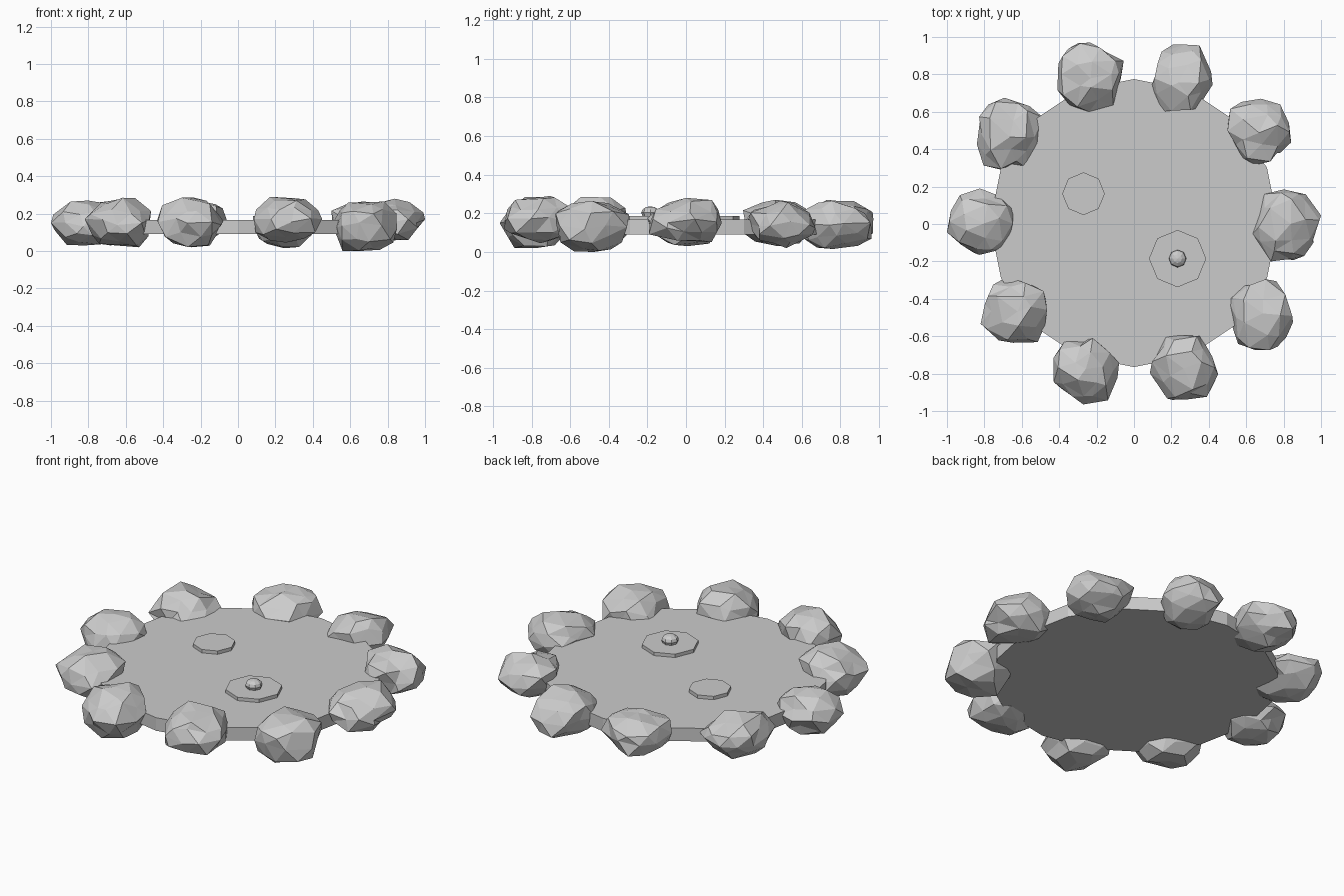
import bpy, bmesh, random
from math import pi
from mathutils import Vector

if "Cube" in bpy.data.objects:
    bpy.data.objects.remove(bpy.data.objects["Cube"])

STONE_GREY = bpy.data.materials.new("stone_grey")
STONE_GREY.use_nodes = True
GREY = (0.6, 0.6, 0.6, 1)
STONE_GREY.diffuse_color = GREY
STONE_GREY.node_tree.nodes["Principled BSDF"].inputs["Base Color"].default_value = GREY


def finish(bm, name):
    bmesh.ops.recalc_face_normals(bm, faces=bm.faces)
    mesh = bpy.data.meshes.new(name)
    bm.to_mesh(mesh)
    bm.free()
    mesh.materials.append(STONE_GREY)
    obj = bpy.data.objects.new(name, mesh)
    bpy.context.collection.objects.link(obj)
    return obj


def disc(name, sides, radius, x, y, z0, z1):
    """Flat polygonal slab with a corner on the y axis."""
    bm = bmesh.new()
    bmesh.ops.create_cone(bm, cap_ends=True, segments=sides,
                          radius1=radius, radius2=radius, depth=z1 - z0)
    obj = finish(bm, name)
    obj.location = (x, y, (z0 + z1) / 2)
    return obj


def rock(name, low, high, seed):
    """Faceted boulder: jittered icosphere fitted into a box."""
    rng = random.Random(seed)
    bm = bmesh.new()
    bmesh.ops.create_icosphere(bm, subdivisions=2, radius=1)
    for v in bm.verts:
        v.co += Vector([rng.uniform(-0.14, 0.14) for _ in range(3)])
    for axis in range(3):
        vals = [v.co[axis] for v in bm.verts]
        a, b = min(vals), max(vals)
        for v in bm.verts:
            t = (v.co[axis] - a) / (b - a)
            v.co[axis] = low[axis] + t * (high[axis] - low[axis])
    return finish(bm, name)


# Pond water slab
disc("pond_water", 16, 0.77, 0, 0.005, 0.09, 0.167)

# Lily pads and the flower bud
disc("large_lily_pad", 8, 0.153, 0.233, -0.185, 0.16, 0.187)
disc("small_lily_pad", 8, 0.114, -0.27, 0.162, 0.16, 0.187)
bm = bmesh.new()
bmesh.ops.create_uvsphere(bm, u_segments=8, v_segments=6, radius=0.047)
bud = finish(bm, "lily_bud")
bud.scale.z = 0.7
bud.location = (0.233, -0.185, 0.203)

# Ring of boulders: x range, y range, z range
ROCKS = [
    (0.635, 1.0, -0.20, 0.185, 0.05, 0.28),
    (0.50, 0.84, 0.315, 0.67, 0.02, 0.265),
    (0.085, 0.42, 0.60, 0.96, 0.015, 0.265),
    (-0.41, -0.055, 0.60, 0.97, 0.03, 0.27),
    (-0.84, -0.485, 0.29, 0.675, 0.03, 0.27),
    (-1.0, -0.645, -0.165, 0.19, 0.03, 0.27),
    (-0.82, -0.465, -0.635, -0.295, 0.02, 0.285),
    (-0.43, -0.08, -0.965, -0.61, 0.02, 0.285),
    (0.085, 0.45, -0.94, -0.595, 0.045, 0.29),
    (0.50, 0.85, -0.675, -0.295, 0.0, 0.265),
]
for i, (x0, x1, y0, y1, z0, z1) in enumerate(ROCKS):
    rock(f"boulder_{i + 1}", (x0, y0, z0), (x1, y1, z1), seed=i + 5)
